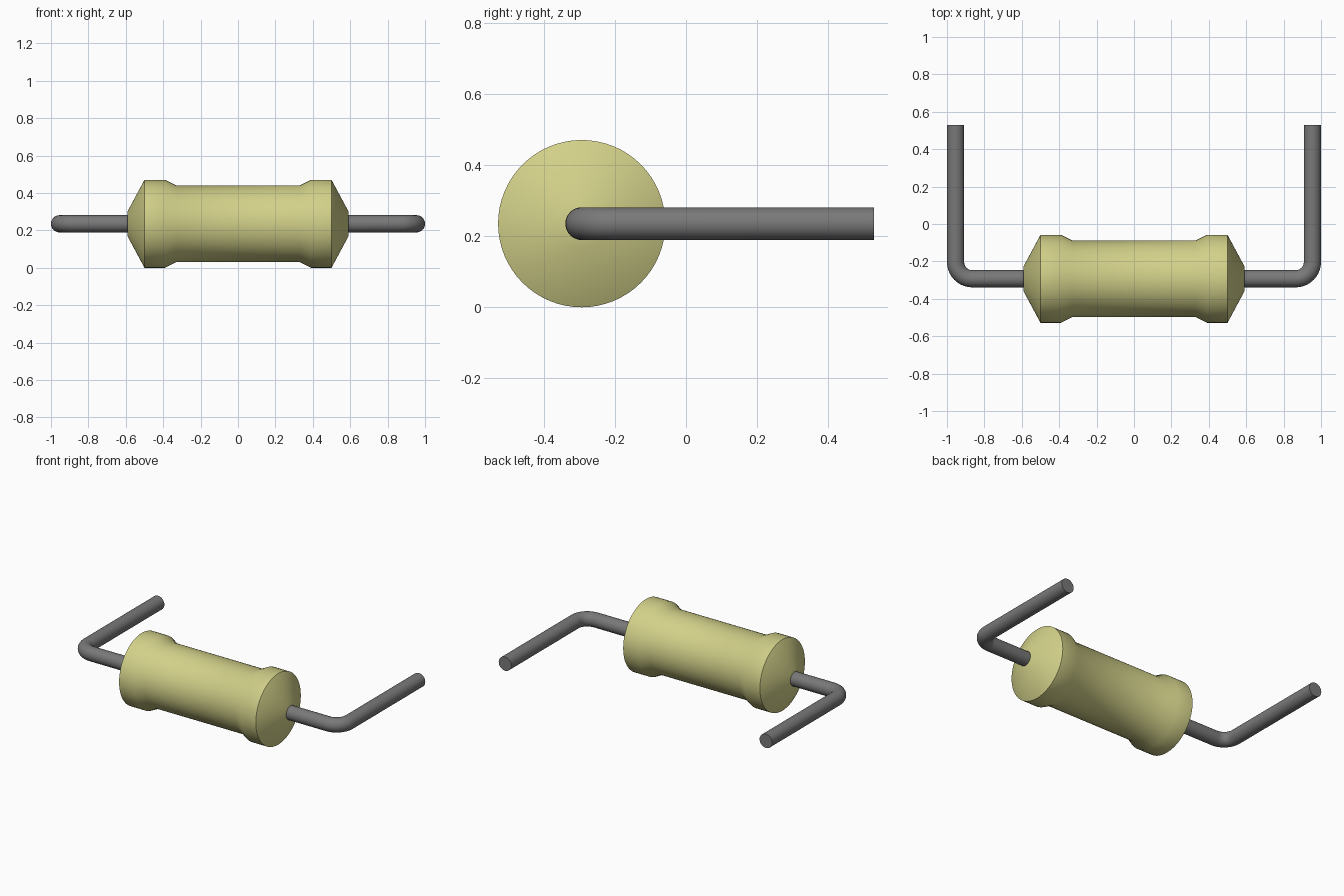
import bpy, bmesh, math
from mathutils import Vector, Matrix

cube = bpy.data.objects.get("Cube")
if cube:
    bpy.data.objects.remove(cube, do_unlink=True)

AXIS_Y, AXIS_Z = -0.293, 0.235      # centre line of the body
WIRE_R, BEND_R = 0.046, 0.09
LEAD_X, LEAD_END = 0.954, 0.528


def material(name, rgb):
    mat = bpy.data.materials.new(name)
    mat.use_nodes = True
    mat.diffuse_color = (*rgb, 1)
    mat.node_tree.nodes["Principled BSDF"].inputs["Base Color"].default_value = (*rgb, 1)
    return mat


def smooth(obj):
    bpy.ops.object.select_all(action='DESELECT')
    obj.select_set(True)
    bpy.context.view_layer.objects.active = obj
    bpy.ops.object.shade_smooth_by_angle(angle=math.radians(35))


def lathe_x(name, profile, mat, segments=64):
    """Spin an (x, radius) profile around the body's centre line."""
    bm = bmesh.new()
    verts = [bm.verts.new((x, AXIS_Y, AXIS_Z + r)) for x, r in profile]
    edges = [bm.edges.new(pair) for pair in zip(verts, verts[1:])]
    bmesh.ops.spin(bm, geom=verts + edges, cent=(0, AXIS_Y, AXIS_Z), axis=(1, 0, 0),
                   angle=math.tau, steps=segments, use_duplicate=False)
    bmesh.ops.remove_doubles(bm, verts=bm.verts, dist=0.0001)
    bmesh.ops.holes_fill(bm, edges=[e for e in bm.edges if e.is_boundary], sides=0)
    bmesh.ops.recalc_face_normals(bm, faces=bm.faces)
    mesh = bpy.data.meshes.new(name)
    bm.to_mesh(mesh)
    bm.free()
    mesh.materials.append(mat)
    obj = bpy.data.objects.new(name, mesh)
    bpy.context.collection.objects.link(obj)
    smooth(obj)


def lead(name, side, mat, segments=32, bend_steps=10):
    """Sweep a round wire out of the body, round the bend and back."""
    path = [Vector((0.5, AXIS_Y, AXIS_Z))]
    centre = Vector((LEAD_X - BEND_R, AXIS_Y + BEND_R, AXIS_Z))
    angles = [0.0]
    for i in range(bend_steps + 1):
        a = math.pi / 2 * i / bend_steps
        path.append(centre + BEND_R * Vector((math.sin(a), -math.cos(a), 0)))
        angles.append(a)
    path.append(Vector((LEAD_X, LEAD_END, AXIS_Z)))
    angles.append(math.pi / 2)

    bm = bmesh.new()
    rings = []
    for point, a in zip(path, angles):
        out = Vector((math.sin(a), -math.cos(a), 0))
        ring = []
        for k in range(segments):
            t = math.tau * k / segments
            co = point + WIRE_R * (math.cos(t) * out + math.sin(t) * Vector((0, 0, 1)))
            ring.append(bm.verts.new((side * co.x, co.y, co.z)))
        rings.append(ring)
    for r0, r1 in zip(rings, rings[1:]):
        for k in range(segments):
            n = (k + 1) % segments
            bm.faces.new((r0[k], r0[n], r1[n], r1[k]))
    for ring in (rings[0], rings[-1]):
        bm.faces.new(ring)
    bmesh.ops.recalc_face_normals(bm, faces=bm.faces)
    mesh = bpy.data.meshes.new(name)
    bm.to_mesh(mesh)
    bm.free()
    mesh.materials.append(mat)
    obj = bpy.data.objects.new(name, mesh)
    bpy.context.collection.objects.link(obj)
    smooth(obj)


cream = material("pale_yellow_coating", (0.64, 0.63, 0.25))
grey = material("grey_metal", (0.19, 0.19, 0.19))

# Body: tapered ends, raised collars and a narrower barrel
half = [(0.59, 0.068), (0.5, 0.235), (0.39, 0.235), (0.33, 0.205)]
lathe_x("body", half + [(-x, r) for x, r in reversed(half)], cream)

# Bent wire leads
lead("left_lead", 1, grey)
lead("right_lead", -1, grey)
